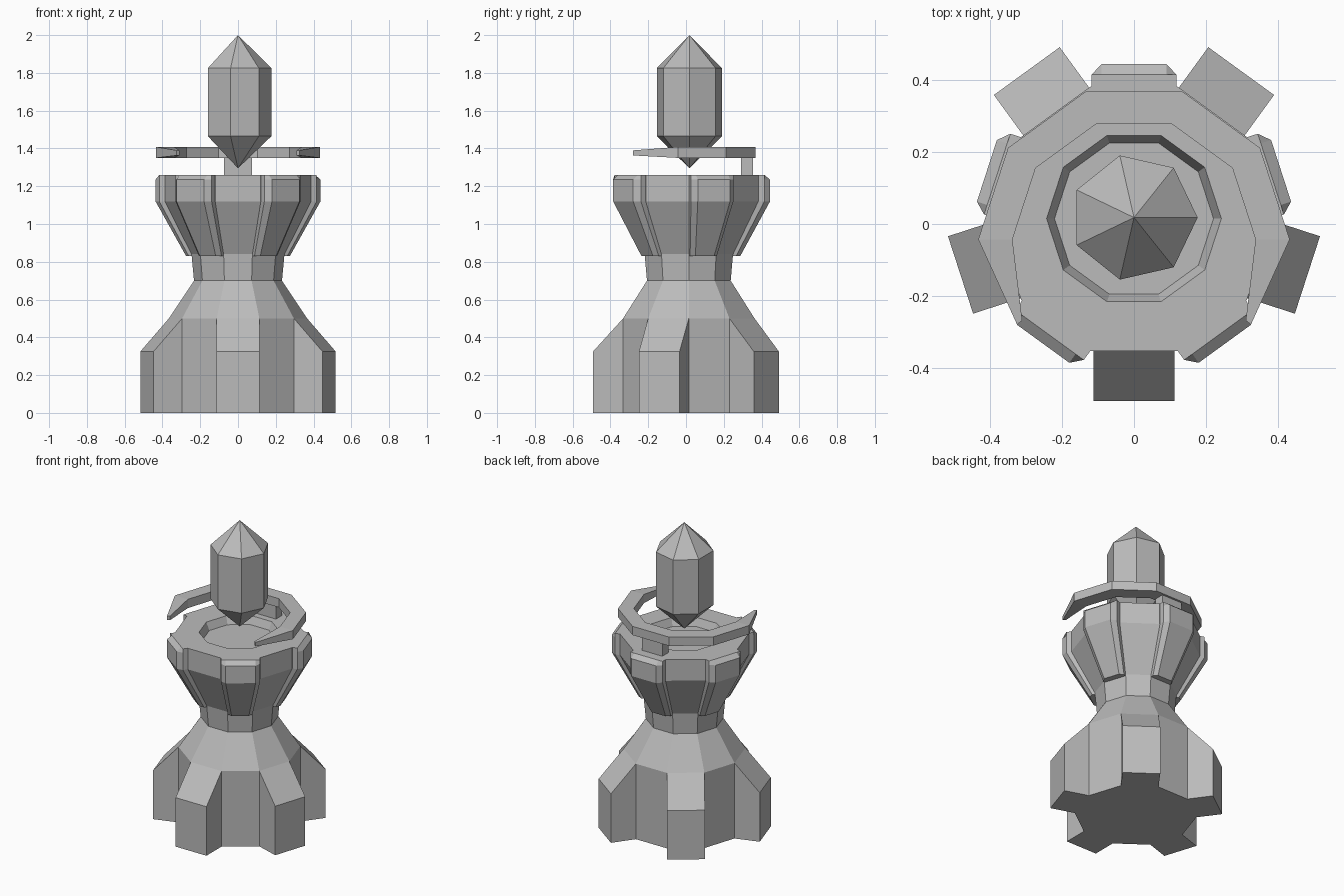
import bpy, bmesh
from math import sin, cos, radians
from mathutils import Matrix, Vector

if "Cube" in bpy.data.objects:
    bpy.data.objects.remove(bpy.data.objects["Cube"])

stone = bpy.data.materials.new("grey_stone")
stone.use_nodes = True
GREY = (0.5, 0.5, 0.5, 1)
stone.diffuse_color = GREY
stone.node_tree.nodes["Principled BSDF"].inputs["Base Color"].default_value = GREY

CENTRE = Vector((0, 0.015, 0))
SIDES = 10
APOTHEM = cos(radians(18))


def loft(name, rings, turn=0, centre=CENTRE):
    """Skin a list of equal-sized rings, cap both ends, then turn and place."""
    bm = bmesh.new()
    loops = [[bm.verts.new(p) for p in ring] for ring in rings]
    n = len(loops[0])
    for a, b in zip(loops, loops[1:]):
        for i in range(n):
            j = (i + 1) % n
            bm.faces.new((a[i], a[j], b[j], b[i]))
    bm.faces.new(loops[0])
    bm.faces.new(loops[-1])
    bmesh.ops.remove_doubles(bm, verts=bm.verts, dist=1e-5)
    bmesh.ops.recalc_face_normals(bm, faces=bm.faces)
    mesh = bpy.data.meshes.new(name)
    bm.to_mesh(mesh)
    bm.free()
    mesh.transform(Matrix.Translation(centre) @ Matrix.Rotation(radians(turn), 4, 'Z'))
    mesh.materials.append(stone)
    obj = bpy.data.objects.new(name, mesh)
    bpy.context.collection.objects.link(obj)
    return obj


def lathe(name, profile, sides, **place):
    """Faceted turned solid from (radius, height) pairs."""
    step = radians(360 / sides)
    return loft(name, [[(r * cos(i * step), r * sin(i * step), z) for i in range(sides)]
                       for r, z in profile], **place)


# Pedestal: foot, sloping shoulder, neck, flared cup and shallow bowl
lathe("pedestal", [(0.366, 0), (0.366, 0.5), (0.233, 0.7), (0.246, 0.84),
                   (0.387, 1.12), (0.387, 1.26), (0.243, 1.26), (0.221, 1.21)], SIDES)

# Buttresses on every second face of the foot
half, inner, outer = 0.366 * sin(radians(18)), 0.366 * APOTHEM, 0.507
side = [(inner - 0.03, 0), (outer, 0), (outer, 0.325), (inner, 0.5), (inner - 0.03, 0.5)]
for k in range(5):
    loft(f"buttress_{k + 1}", [[(r, w, z) for r, z in side] for w in (-half, half)],
         turn=-90 + 72 * k)

# Bevelled clamps on the other faces, following the cup:
# height, inner radius, shoulder radius, outer radius, half width, outer half width
clamp = [(0.83, 0.21, 0.25, 0.272, 0.074, 0.052),
         (1.12, 0.36, 0.4, 0.43, 0.118, 0.09),
         (1.235, 0.36, 0.4, 0.43, 0.118, 0.09),
         (1.26, 0.36, 0.4, 0.4, 0.118, 0.09)]
for k in range(5):
    rings = [[(a, -w, z), (b, -w, z), (c, -v, z), (c, v, z), (b, w, z), (a, w, z)]
             for z, a, b, c, w, v in clamp]
    loft(f"clamp_{k + 1}", rings, turn=90 + 72 * k)

# Open crescent ring with tapered tips
rings = []
for k in range(8):
    angle = radians(-36 + 36 * k)
    tip = k in (0, 7)
    r_in, r_out = (0.384, 0.402) if tip else (0.338, 0.433)
    low, high = (1.363, 1.39) if tip else (1.35, 1.408)
    rings.append([(r * cos(angle), r * sin(angle), z) for r, z in
                  ((r_in, low), (r_out, low), (r_out, high), (r_in, high))])
loft("crescent_ring", rings, centre=Vector((0, -0.043, 0)))

# Post carrying the crescent
loft("ring_post", [[(-0.075, 0.29, z), (0.075, 0.29, z), (0.075, 0.355, z), (-0.075, 0.355, z)]
                   for z in (1.25, 1.36)], centre=Vector((0, 0, 0)))

# Floating seven-sided crystal
lathe("crystal", [(0, 1.295), (0.177, 1.465), (0.177, 1.825), (0, 2)], 7,
      centre=Vector((0, 0.018, 0)))
